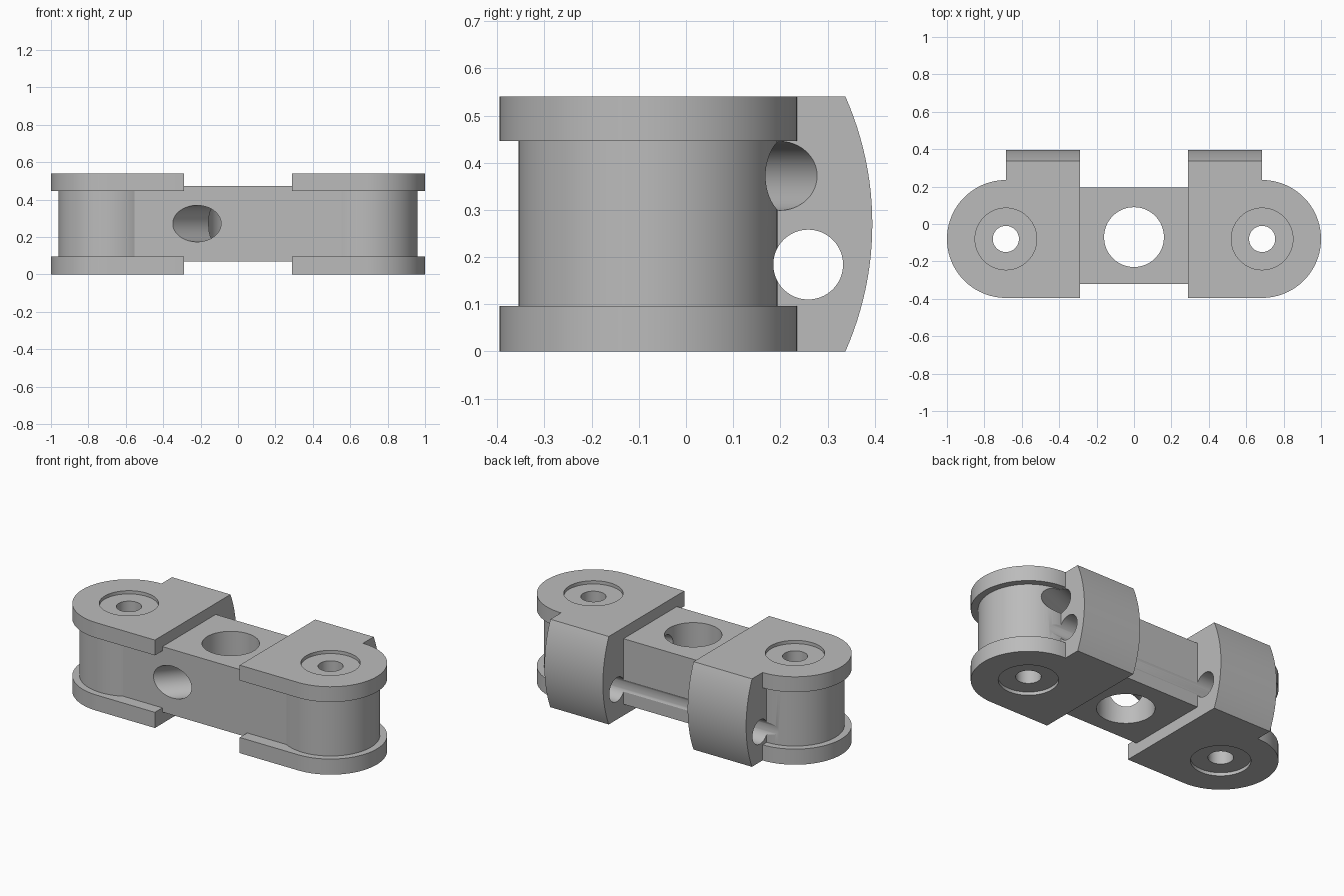
import bpy, bmesh, math
from mathutils import Vector

old = bpy.data.objects.get("Cube")
if old:
    bpy.data.objects.remove(old)

grey = bpy.data.materials.new("machined_grey")
grey.use_nodes = True
colour = (0.5, 0.5, 0.5, 1)
grey.diffuse_color = colour
grey.node_tree.nodes["Principled BSDF"].inputs["Base Color"].default_value = colour

HEIGHT, MID = 0.54, 0.27
PIN_X, PIN_Y = 0.685, -0.08
INNER_X = 0.288


def prism(name, points, offset):
    """Closed solid swept from a flat outline."""
    bm = bmesh.new()
    face = bm.faces.new([bm.verts.new(p) for p in points])
    new = bmesh.ops.extrude_face_region(bm, geom=[face])["geom"]
    bmesh.ops.translate(bm, vec=offset,
                        verts=[g for g in new if isinstance(g, bmesh.types.BMVert)])
    bmesh.ops.recalc_face_normals(bm, faces=bm.faces)
    mesh = bpy.data.meshes.new(name)
    bm.to_mesh(mesh)
    bm.free()
    mesh.materials.append(grey)
    obj = bpy.data.objects.new(name, mesh)
    bpy.context.collection.objects.link(obj)
    return obj


def box(name, x0, x1, y0, y1, z0, z1):
    return prism(name, [(x0, y0, z0), (x1, y0, z0), (x1, y1, z0), (x0, y1, z0)],
                 (0, 0, z1 - z0))


def rod(name, start, end, radius, sides=64):
    """Cylinder between two points."""
    start, axis = Vector(start), Vector(end) - Vector(start)
    turn = axis.to_track_quat("Z", "Y")
    ring = [start + turn @ Vector((radius * math.cos(2 * math.pi * i / sides),
                                   radius * math.sin(2 * math.pi * i / sides), 0))
            for i in range(sides)]
    return prism(name, ring, axis)


def combine(body, tool, operation):
    mod = body.modifiers.new("join", "BOOLEAN")
    mod.operation, mod.solver, mod.object = operation, "EXACT", tool
    bpy.context.view_layer.objects.active = body
    bpy.ops.object.modifier_apply(modifier=mod.name)
    bpy.data.objects.remove(tool)


# Central bar
body = box("link_body", -0.6, 0.6, -0.322, 0.195, 0.07, 0.472)

for s in (-1, 1):
    # Round core between the flanges
    combine(body, rod("core", (s * PIN_X, PIN_Y, 0.05), (s * PIN_X, PIN_Y, 0.49), 0.275, 96),
            "UNION")
    # Top and bottom flanges with one rounded end
    arc = [math.pi * (i / 48 - 0.5) for i in range(49)]
    for z0, z1 in ((0, 0.096), (0.446, HEIGHT)):
        outline = [(s * (PIN_X + 0.315 * math.cos(a)), PIN_Y + 0.315 * math.sin(a), z0)
                   for a in arc]
        outline += [(s * INNER_X, PIN_Y + 0.315, z0), (s * INNER_X, PIN_Y - 0.315, z0)]
        combine(body, prism("flange", outline, (0, 0, z1 - z0)), "UNION")
    # Rear lug with a bowed back
    radius, half = 0.668, math.asin(MID / 0.668)
    bow = [half * (i / 12 - 1) for i in range(25)]
    side = [(s * INNER_X, 0.395 - radius + radius * math.cos(a), MID + radius * math.sin(a))
            for a in bow]
    side += [(s * INNER_X, 0, HEIGHT), (s * INNER_X, 0, 0)]
    combine(body, prism("lug", side, (s * (PIN_X - INNER_X), 0, 0)), "UNION")

# Pin holes with shallow counterbores on both faces
for s in (-1, 1):
    x = s * PIN_X
    combine(body, rod("pin_hole", (x, PIN_Y, -0.1), (x, PIN_Y, 0.7), 0.07, 48), "DIFFERENCE")
    for z0, z1 in ((-0.1, 0.02), (0.52, 0.7)):
        combine(body, rod("counterbore", (x, PIN_Y, z0), (x, PIN_Y, z1), 0.165), "DIFFERENCE")

# Central bore, lengthwise rear hole, and two slanted holes meeting the bore
cuts = (
    ((0, -0.07, -0.1), (0, -0.07, 0.7), 0.16),
    ((-1.1, 0.259, 0.184), (1.1, 0.259, 0.184), 0.074),
    ((-0.44, -0.575, 0.272), (0, -0.07, 0.272), 0.0975),
    ((0, -0.085, 0.372), (1.1, 0.371, 0.372), 0.073),
)
for start, end, radius in cuts:
    combine(body, rod("hole", start, end, radius), "DIFFERENCE")

# Smooth the round walls, keep the machined edges crisp
bpy.ops.object.select_all(action="DESELECT")
body.select_set(True)
bpy.context.view_layer.objects.active = body
bpy.ops.object.shade_smooth_by_angle(angle=math.radians(20))
